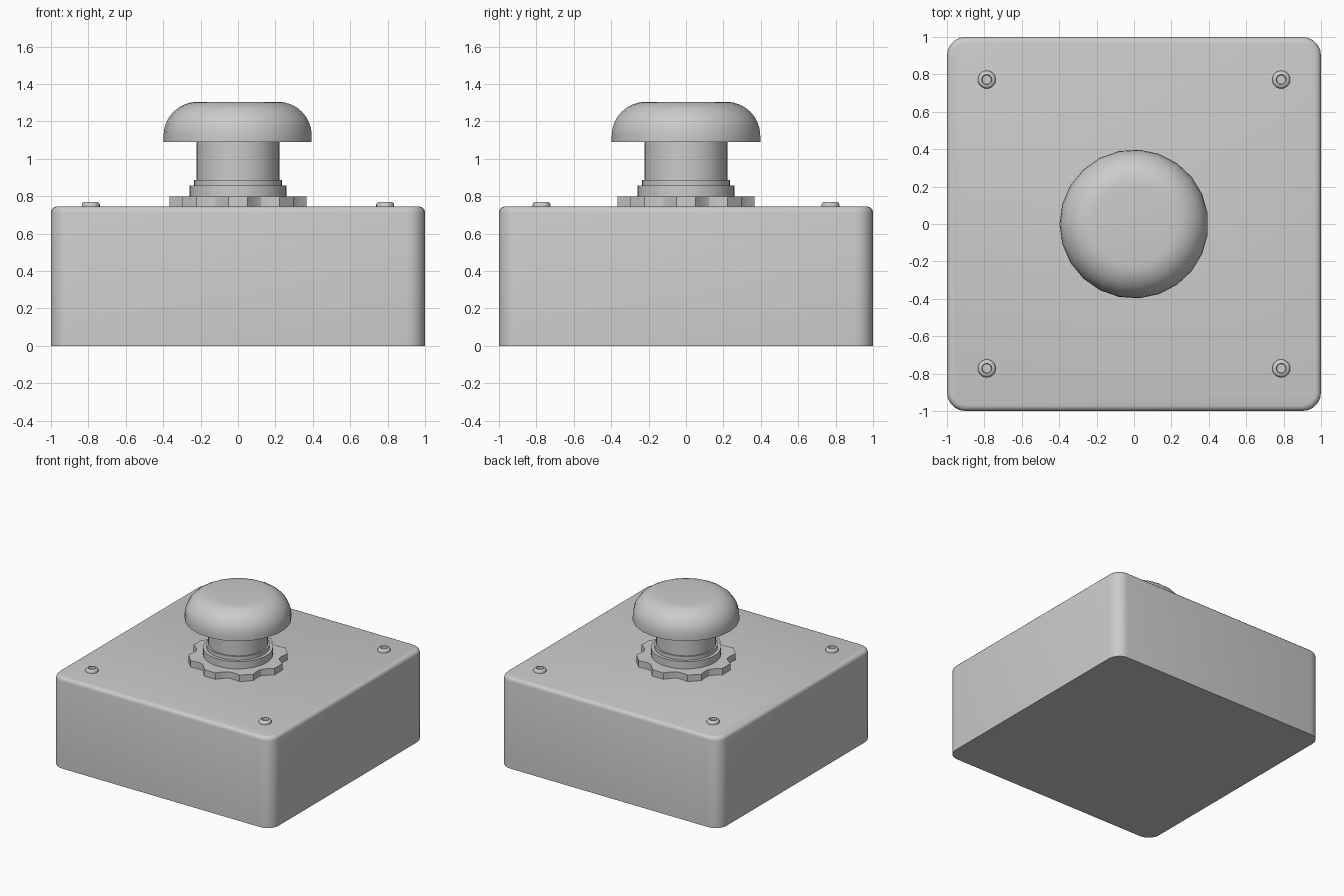
import bpy, bmesh
from math import sin, cos, pi, radians

if "Cube" in bpy.data.objects:
    bpy.data.objects.remove(bpy.data.objects["Cube"])


def finish(name, bm, angle=35):
    bmesh.ops.recalc_face_normals(bm, faces=bm.faces)
    mesh = bpy.data.meshes.new(name)
    bm.to_mesh(mesh)
    bm.free()
    ob = bpy.data.objects.new(name, mesh)
    bpy.context.collection.objects.link(ob)
    bpy.ops.object.select_all(action='DESELECT')
    ob.select_set(True)
    bpy.context.view_layer.objects.active = ob
    bpy.ops.object.shade_smooth_by_angle(angle=radians(angle))
    return ob


def lathe(name, profile, sides, at=(0, 0), start=0.0):
    """Closed solid turned about z from (radius, height) points."""
    bm = bmesh.new()
    rings = [[bm.verts.new((at[0] + r * cos(start + 2 * pi * i / sides),
                            at[1] + r * sin(start + 2 * pi * i / sides), z))
              for i in range(sides)] for r, z in profile]
    for a, b in zip(rings, rings[1:]):
        for i in range(sides):
            j = (i + 1) % sides
            bm.faces.new((a[i], a[j], b[j], b[i]))
    bm.faces.new(rings[0][::-1])
    bm.faces.new(rings[-1])
    return finish(name, bm)


# Enclosure: rounded vertical corners, then a softened top edge
bm = bmesh.new()
bmesh.ops.create_cube(bm, size=2)
for v in bm.verts:
    v.co.z = 0.745 if v.co.z > 0 else 0
upright = [e for e in bm.edges if abs(e.verts[0].co.z - e.verts[1].co.z) > 0.1]
bmesh.ops.bevel(bm, geom=upright, offset=0.1, segments=5, profile=0.5, affect='EDGES')
rim = [e for e in bm.edges if all(v.co.z > 0.74 for v in e.verts)]
bmesh.ops.bevel(bm, geom=rim, offset=0.03, segments=3, profile=0.5, affect='EDGES')
finish("enclosure", bm, 40)

# Corner screws with a recessed socket
for sx in (-1, 1):
    for sy in (-1, 1):
        lathe("screw", [(0.048, 0.735), (0.048, 0.755), (0.044, 0.764), (0.035, 0.77),
                        (0.027, 0.77), (0.024, 0.752)], 20, (0.787 * sx, 0.772 * sy))

# Scalloped lock nut: eight flat teeth with concave scoops between
bm = bmesh.new()
outline = []
for t in range(8):
    for k in range(7):
        u = k / 6
        r = 0.37 - 0.052 * sin(pi * u)
        a = radians(45 * t + 8 + 29 * u)
        outline.append(bm.verts.new((r * cos(a), r * sin(a), 0.74)))
base = bm.faces.new(outline)
ext = bmesh.ops.extrude_face_region(bm, geom=[base], use_keep_orig=True)
for v in ext["geom"]:
    if isinstance(v, bmesh.types.BMVert):
        v.co.z = 0.798
finish("lock_nut", bm, 20)

# Stepped collar and plunger stem
lathe("collar", [(0.26, 0.79), (0.26, 0.857), (0.235, 0.857), (0.235, 0.888)], 40)
lathe("stem", [(0.222, 0.85), (0.222, 1.10)], 40)

# Mushroom button cap: short skirt, quarter-round shoulder, flat top
shoulder = [(0.215 + 0.183 * cos(k * pi / 16), 1.125 + 0.18 * sin(k * pi / 16))
            for k in range(9)]
lathe("button_cap", [(0.398, 1.09)] + shoulder, 23, start=pi)
